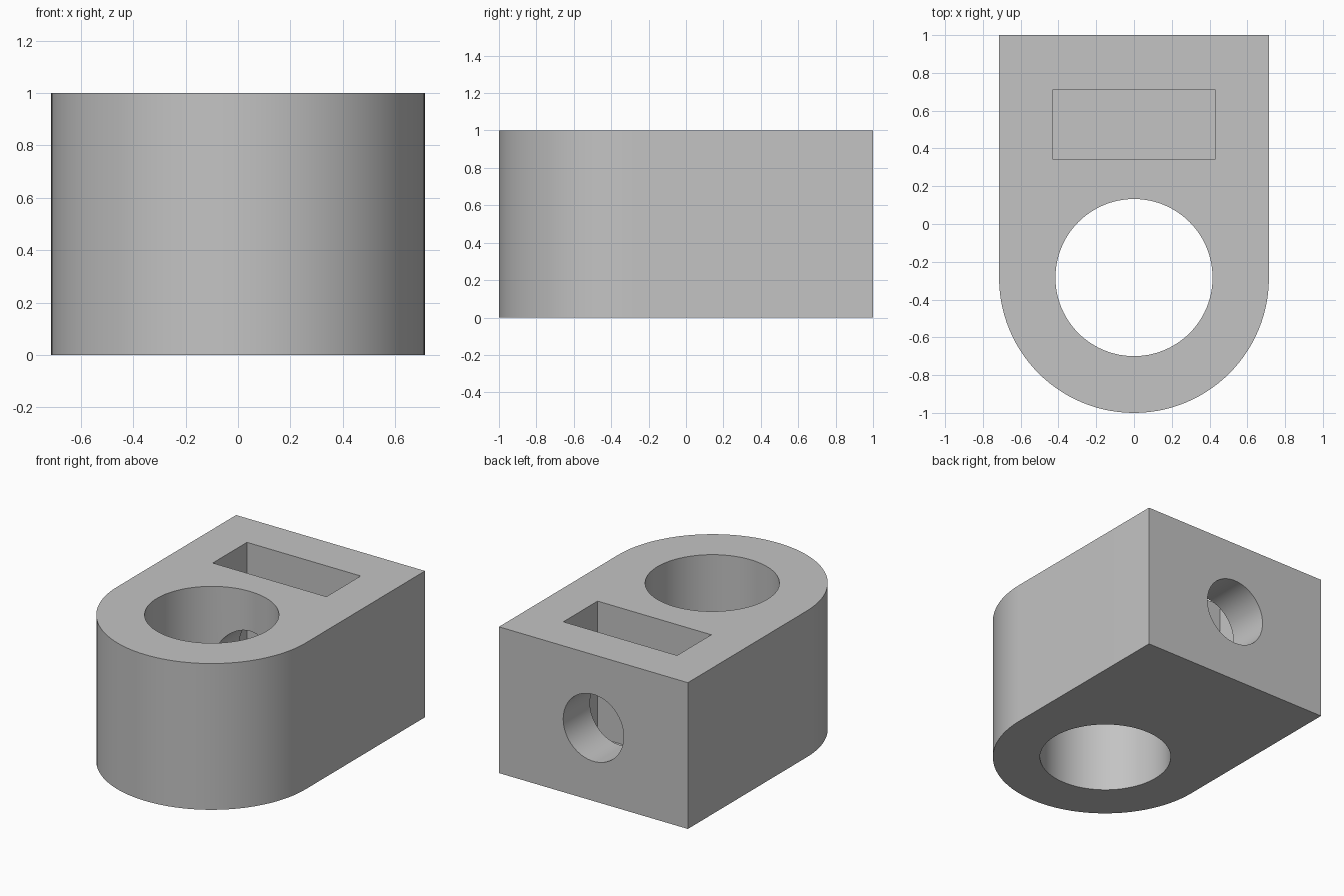
import bpy, bmesh, math
from mathutils import Matrix

if "Cube" in bpy.data.objects:
    bpy.data.objects.remove(bpy.data.objects["Cube"])

HALF_W = 5 / 7            # half width, also radius of the rounded front
ARC_Y = HALF_W - 1        # centre of the rounded front and main bore

grey = bpy.data.materials.new("plain grey")
grey.diffuse_color = (0.55, 0.55, 0.55, 1)
grey.use_nodes = True
grey.node_tree.nodes["Principled BSDF"].inputs["Base Color"].default_value = grey.diffuse_color


def make_object(name, bm):
    bmesh.ops.recalc_face_normals(bm, faces=bm.faces)
    mesh = bpy.data.meshes.new(name)
    bm.to_mesh(mesh)
    bm.free()
    mesh.materials.append(grey)
    ob = bpy.data.objects.new(name, mesh)
    bpy.context.collection.objects.link(ob)
    return ob


def cylinder(name, radius, depth, matrix):
    bm = bmesh.new()
    bmesh.ops.create_cone(bm, cap_ends=True, segments=96, radius1=radius,
                          radius2=radius, depth=depth, matrix=matrix)
    return make_object(name, bm)


# Block: square at the back, half round at the front
N = 56
outline = [(HALF_W, 1), (-HALF_W, 1)]
for i in range(N + 1):
    a = math.pi + math.pi * i / N
    outline.append((HALF_W * math.cos(a), ARC_Y + HALF_W * math.sin(a)))
bm = bmesh.new()
base = bm.faces.new([bm.verts.new((x, y, 0)) for x, y in outline])
top = bmesh.ops.extrude_face_region(bm, geom=[base])["geom"]
bmesh.ops.translate(bm, vec=(0, 0, 1),
                    verts=[v for v in top if isinstance(v, bmesh.types.BMVert)])
block = make_object("clamp_block", bm)

# Vertical main bore
bore = cylinder("main_bore_cutter", 0.416, 1.4,
                Matrix.Translation((0, ARC_Y + 0.002, 0.5)))

# Horizontal screw hole from the back face into the main bore
screw = cylinder("screw_hole_cutter", 1.6 / 7, 1.5,
                 Matrix.Translation((0, 0.55, 0.5)) @ Matrix.Rotation(math.pi / 2, 4, 'X'))

# Nut pocket, open at the top only
bm = bmesh.new()
bmesh.ops.create_cube(bm, size=1, matrix=Matrix.Translation((0, 0.526, 0.67)) @
                      Matrix.Diagonal((0.86, 0.37, 1.2, 1)))
pocket = make_object("nut_pocket_cutter", bm)

# Cut the block and discard the cutters
bpy.context.view_layer.objects.active = block
block.select_set(True)
for cutter in (bore, pocket, screw):
    mod = block.modifiers.new(cutter.name, 'BOOLEAN')
    mod.operation = 'DIFFERENCE'
    mod.solver = 'EXACT'
    mod.object = cutter
    bpy.ops.object.modifier_apply(modifier=mod.name)
    cutter.hide_render = True
    bpy.data.objects.remove(cutter)

bpy.ops.object.shade_smooth_by_angle(angle=math.radians(30))
